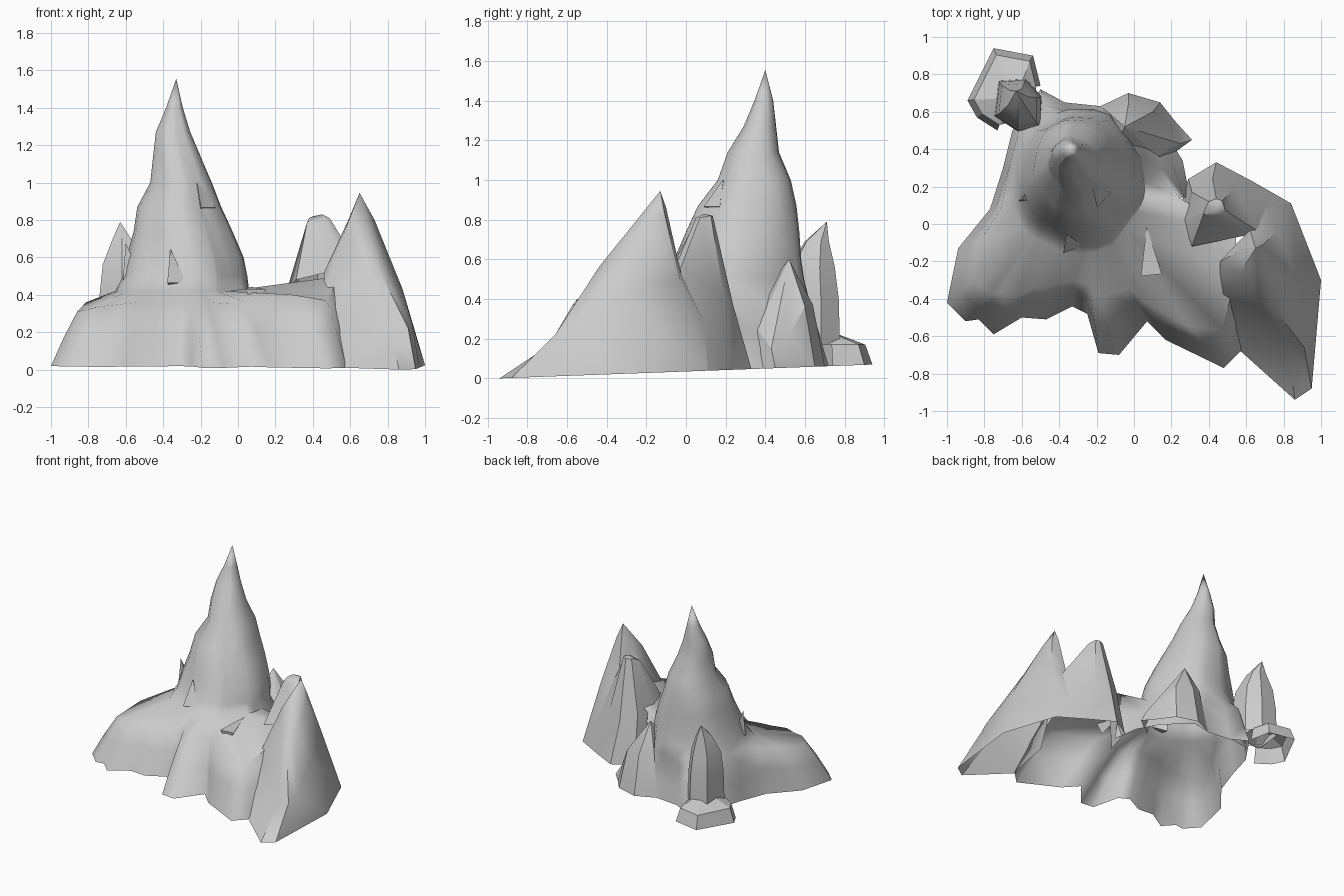
import bpy, bmesh
from math import radians, sin, cos, atan2
from mathutils import Vector

old = bpy.data.objects.get("Cube")
if old:
    bpy.data.objects.remove(old, do_unlink=True)

stone = bpy.data.materials.new("grey stone")
stone.use_nodes = True
stone.diffuse_color = (0.6, 0.6, 0.6, 1)
stone.node_tree.nodes["Principled BSDF"].inputs["Base Color"].default_value = (0.6, 0.6, 0.6, 1)


def ground(p):
    """Place a flat outline point on the slightly sloping ground."""
    return Vector((p[0], p[1], 0.035 + 0.037 * p[1]))


def finish(obj, angle):
    obj.data.materials.append(stone)
    bpy.ops.object.select_all(action="DESELECT")
    obj.select_set(True)
    bpy.context.view_layer.objects.active = obj
    bpy.ops.object.shade_smooth_by_angle(angle=radians(angle))


def loft(name, rings, apex, buried=(), buried_bands=1, angle=30):
    """Skin counter-clockwise rings up to a tip; leave out buried wall panels."""
    bm = bmesh.new()
    loops = [[bm.verts.new(p) for p in ring] for ring in rings]
    n = len(loops[0])
    for band, (low, high) in enumerate(zip(loops, loops[1:])):
        for i in range(n):
            if band < buried_bands and i in buried:
                continue
            j = (i + 1) % n
            bm.faces.new((low[i], low[j], high[j], high[i]))
    tip = bm.verts.new(apex)
    for i in range(n):
        bm.faces.new((loops[-1][i], loops[-1][(i + 1) % n], tip))
    bmesh.ops.delete(bm, geom=[v for v in bm.verts if not v.link_faces], context="VERTS")
    bmesh.ops.triangulate(bm, faces=bm.faces[:])
    mesh = bpy.data.meshes.new(name)
    bm.to_mesh(mesh)
    bm.free()
    obj = bpy.data.objects.new(name, mesh)
    bpy.context.collection.objects.link(obj)
    finish(obj, angle)


def shrink(ring, center, scale, z):
    """Copy a ring, pulled towards a centre and set to one height."""
    return [(center[0] + (p[0] - center[0]) * scale,
             center[1] + (p[1] - center[1]) * scale, z) for p in ring]


# Broad rock base: x, y of the foot, then pull and height of the shoulder
foot = [
    (-1, -.42, .8, .31), (-.9, -.52, .78, .33), (-.83, -.51, .78, .34), (-.75, -.59, .72, .35),
    (-.6, -.5, .75, .36), (-.47, -.51, .72, .36), (-.33, -.44, .77, .36), (-.25, -.48, .74, .36),
    (-.19, -.69, .63, .36), (-.08, -.7, .63, .36), (.07, -.52, .74, .35), (.17, -.62, .72, .36),
    (.48, -.77, .76, .4), (.58, -.67, .88, .37), (.64, -.3, .9, .5), (.6, -.05, .94, .5),
    (.3, .14, .9, .44), (.26, .34, .8, .25), (.16, .5, .85, .3), (-.03, .66, .85, .36),
    (-.18, .63, .9, .34), (-.37, .65, .9, .36), (-.5, .72, .85, .36), (-.65, .5, .92, .36),
    (-.7, .3, .93, .36), (-.77, .08, .87, .4), (-.94, -.13, .8, .36),
]
mid = Vector((-.3, .15, 0))


def pulled(row, scale, z):
    p = mid + (Vector((row[0], row[1], 0)) - mid) * scale
    p.z = z
    return p


# The base flows up into the tall spire: height, then x and y extents
levels = [
    (.42, -.66, .06, -.16, .62), (.5, -.62, .05, -.1, .6),
    (.6, -.6, .03, -.06, .585), (.74, -.56, -.03, .0, .575), (.87, -.54, -.09, .06, .56),
    (1, -.47, -.14, .16, .53), (1.14, -.455, -.2, .21, .47), (1.27, -.44, -.255, .29, .455),
    (1.4, -.385, -.295, .345, .44),
]
rings = [
    [ground(r) for r in foot],
    [pulled(r, (1 + r[2]) / 2, r[3] / 2 + .02) for r in foot],
    [pulled(r, r[2], r[3]) for r in foot],
]
for z, x0, x1, y0, y1 in levels:
    ring = []
    for row in foot:
        a = atan2(row[1] - mid.y, row[0] - mid.x)
        # Shallow gullies winding down the flanks
        k = 1 + .05 * sin(5 * a + 4 * z) * sin(2 * a) ** 2
        ring.append(((x0 + x1) / 2 + (x1 - x0) / 2 * k * cos(a),
                     (y0 + y1) / 2 + (y1 - y0) / 2 * k * sin(a), z))
    rings.append(ring)
loft("main_rock_and_spire", rings, apex=(-.33, .4, 1.555),
     buried=(14, 15), buried_bands=2, angle=80)

# Right crag: pointed front peak with a long toe
peak_foot = [(.57, -.68), (.86, -.94), (.95, -.88), (.97, -.65),
             (1, -.3), (.84, .11), (.63, .23), (.42, -.3)]
peak_waist = [(.46, -.4, .38), (.82, -.64, .2), (.91, -.66, .22), (.93, -.58, .25),
              (.88, -.33, .43), (.77, -.03, .5), (.62, -.03, .55), (.46, -.2, .52)]
peak_neck = [(.57, -.26, .74), (.68, -.44, .55), (.74, -.44, .56), (.76, -.34, .64),
             (.73, -.18, .8), (.69, -.11, .84), (.64, -.1, .86), (.59, -.13, .8)]
loft("crag_front_peak", [[ground(p) for p in peak_foot], peak_waist, peak_neck],
     apex=(.65, -.13, .945), buried=(6, 7), angle=45)

# Right crag: blunt rear peak
blunt_foot = [(.84, .11), (.63, .23), (.44, .33), (.29, .24), (.23, .02), (.3, -.14), (.55, -.1)]
blunt_waist = [(.65, -.03, .55), (.54, .19, .42), (.42, .24, .36), (.31, .17, .42),
               (.26, .02, .42), (.31, -.12, .48), (.6, -.06, .55)]
blunt_top = [(.49, .07, .81), (.47, .125, .82), (.44, .135, .82), (.4, .12, .82),
             (.38, .08, .81), (.37, .05, .79), (.46, .05, .81)]
loft("crag_rear_peak", [[ground(p) for p in blunt_foot], blunt_waist, blunt_top],
     apex=(.45, .09, .83), buried=(4, 5, 6), angle=40)

# Small outcrop at the back left: wide foot and a pointed column
slab = [(-.84, .57), (-.73, .5), (-.5, .55), (-.5, .74), (-.54, .9), (-.75, .94), (-.89, .66)]
hub = (-.63, .64)
loft("back_outcrop_foot", [[ground(p) for p in slab],
                           shrink(slab, (-.66, .7), .85, .17)],
     apex=(-.63, .67, .26), buried=(1, 2), angle=20)
column = [(-.74, .58), (-.62, .5), (-.5, .52), (-.5, .68), (-.58, .77), (-.72, .76)]
loft("back_outcrop_column", [shrink(column, hub, 1.05, .17),
                             shrink(column, hub, 1, .4),
                             shrink(column, hub, .85, .56),
                             shrink(column, (-.62, .68), .45, .69)],
     apex=(-.63, .71, .79), angle=25)

# Wedge at the back right, rising from a low toe to a sharp corner
wedge_foot = [(.31, .45), (.22, .55), (.14, .65), (-.03, .7), (-.18, .63), (-.1, .4), (.16, .34)]
wedge_top = [(.25, .43, .15), (.19, .52, .22), (.1, .6, .36), (-.03, .64, .37),
             (-.13, .59, .4), (-.1, .4, .45), (.13, .36, .25)]
loft("back_right_wedge", [[ground(p) for p in wedge_foot], wedge_top],
     apex=(-.05, .52, .6), buried=(4, 5), angle=30)

# Loose splinters standing out from the flanks: position, height, tilt, turn
splinters = [((-.35, -.08, .55), .2, -.3, .4), ((-.2, .17, .93), .16, -.35, .8),
             ((.08, -.14, .42), .26, -1.4, .1), ((-.58, .14, .57), .22, -.2, 2)]
for number, (spot, height, tilt, turn) in enumerate(splinters):
    bpy.ops.mesh.primitive_cone_add(vertices=3, radius1=.065, depth=height, location=spot,
                                    rotation=(tilt, 0, turn))
    splinter = bpy.context.object
    splinter.name = "splinter_" + str(number + 1)
    finish(splinter, 20)
